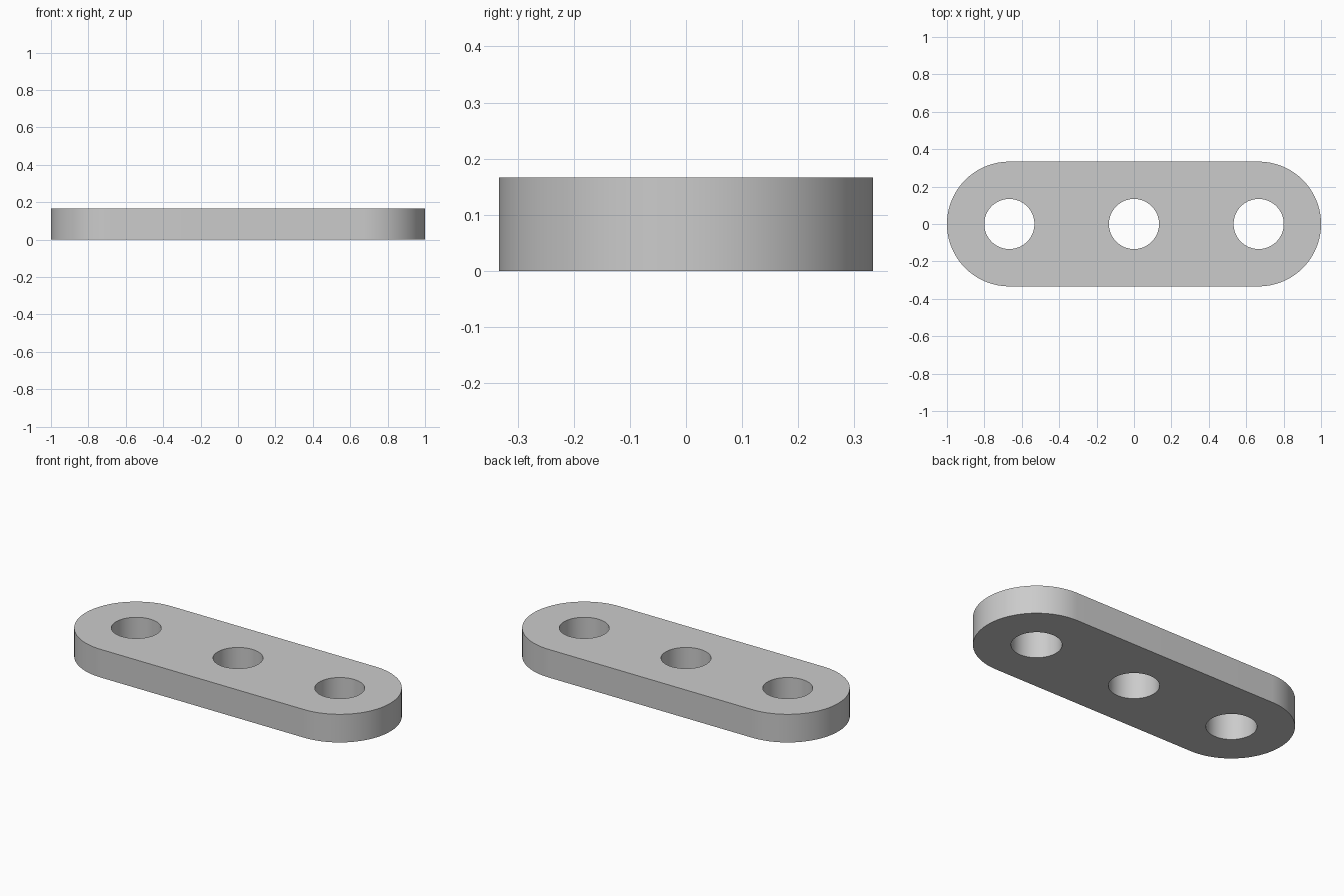
import bpy, bmesh, math

if "Cube" in bpy.data.objects:
    bpy.data.objects.remove(bpy.data.objects["Cube"])

R = 1 / 3          # end radius
T = 1 / 6          # thickness
X = 2 / 3          # hole spacing
HOLE = 0.134       # hole radius
SEG = 64

grey = bpy.data.materials.new("light_grey")
grey.diffuse_color = (0.6, 0.6, 0.6, 1)
grey.use_nodes = True
grey.node_tree.nodes["Principled BSDF"].inputs["Base Color"].default_value = grey.diffuse_color


def prism(name, points, z0, z1):
    """Extrude a closed outline between two heights."""
    bm = bmesh.new()
    face = bm.faces.new([bm.verts.new((x, y, z0)) for x, y in points])
    top = bmesh.ops.extrude_face_region(bm, geom=[face])["geom"]
    for v in top:
        if isinstance(v, bmesh.types.BMVert):
            v.co.z = z1
    bmesh.ops.recalc_face_normals(bm, faces=bm.faces)
    me = bpy.data.meshes.new(name)
    bm.to_mesh(me)
    bm.free()
    me.materials.append(grey)
    ob = bpy.data.objects.new(name, me)
    bpy.context.collection.objects.link(ob)
    return ob


def arc(cx, r, start, sweep, n):
    return [(cx + r * math.cos(start + sweep * i / n),
             r * math.sin(start + sweep * i / n)) for i in range(n + 1)]


# plate with two round ends
outline = arc(X, R, -math.pi / 2, math.pi, SEG) + arc(-X, R, math.pi / 2, math.pi, SEG)
plate = prism("flat_link_plate", outline, 0, T)

# three through holes
for i in (-1, 0, 1):
    circle = arc(i * X, HOLE, 0, 2 * math.pi, SEG)[:-1]
    cutter = prism("hole_cutter", circle, -0.1, T + 0.1)
    cutter.hide_render = True
    mod = plate.modifiers.new("hole", "BOOLEAN")
    mod.operation = "DIFFERENCE"
    mod.solver = "EXACT"
    mod.object = cutter
    bpy.ops.object.select_all(action="DESELECT")
    plate.select_set(True)
    bpy.context.view_layer.objects.active = plate
    bpy.ops.object.modifier_apply(modifier=mod.name)
    bpy.data.objects.remove(cutter)

# smooth round walls, sharp rims
bpy.ops.object.shade_smooth_by_angle(angle=math.radians(30))
